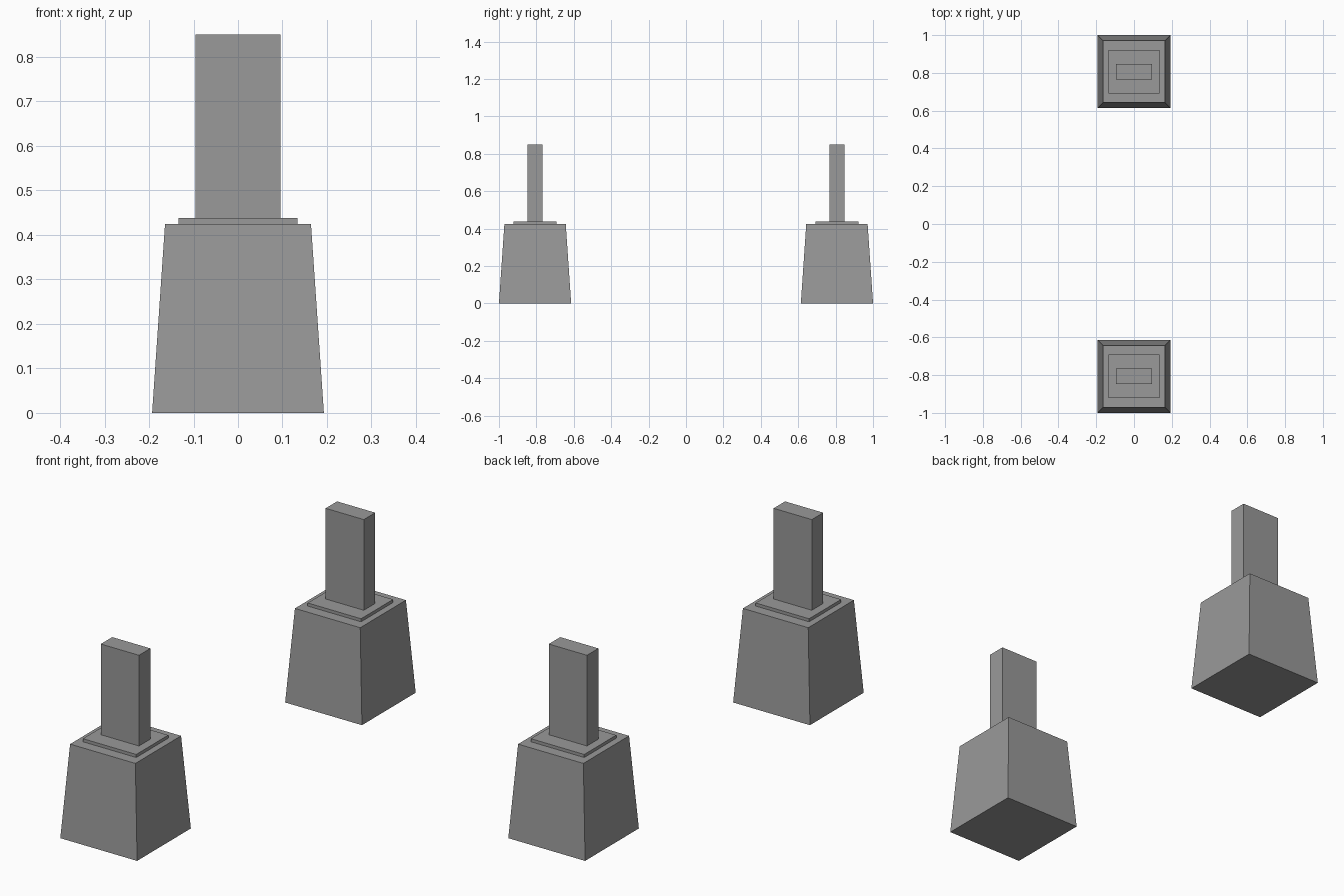
import bpy
import bmesh

cube = bpy.data.objects.get("Cube")
if cube:
    bpy.data.objects.remove(cube, do_unlink=True)

grey = bpy.data.materials.new("stone_grey")
grey.use_nodes = True
GREY = (0.32, 0.32, 0.32, 1)
grey.diffuse_color = GREY
grey.node_tree.nodes["Principled BSDF"].inputs["Base Color"].default_value = GREY


def block(name, y, half_x, half_y, z0, z1, taper=1.0):
    """Box between two heights whose top is scaled by taper."""
    bm = bmesh.new()
    bmesh.ops.create_cube(bm, size=2)
    for v in bm.verts:
        top = v.co.z > 0
        s = taper if top else 1
        v.co = (v.co.x * half_x * s, v.co.y * half_y * s, z1 if top else z0)
    mesh = bpy.data.meshes.new(name)
    bm.to_mesh(mesh)
    bm.free()
    mesh.materials.append(grey)
    ob = bpy.data.objects.new(name, mesh)
    ob.location.y = y
    bpy.context.collection.objects.link(ob)


# Two identical pillars, front and back
BASE, PLATE, POST = 0.424, 0.438, 0.85
for side, sign in (("front", -1), ("back", 1)):
    y = sign * 0.807
    block(side + "_pedestal", y, 0.193, 0.193, 0, BASE, 0.85)
    block(side + "_plate", y, 0.134, 0.115, BASE, PLATE)
    block(side + "_post", y, 0.096, 0.041, PLATE, POST)
